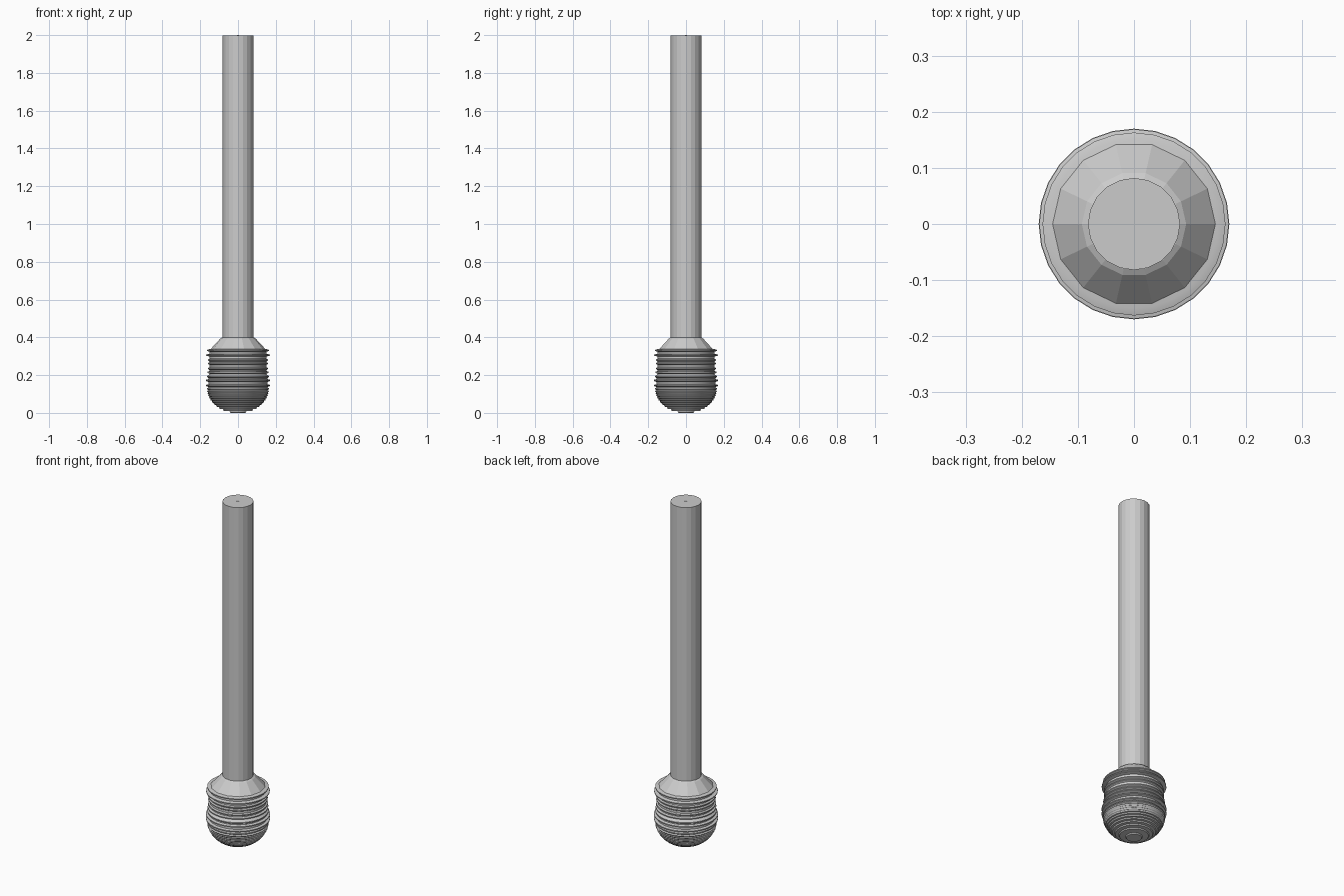
import bpy, math

cube = bpy.data.objects.get("Cube")
if cube:
    bpy.data.objects.remove(cube, do_unlink=True)

grey = bpy.data.materials.new("plain grey")
grey.use_nodes = True
colour = (0.6, 0.6, 0.6, 1)
grey.diffuse_color = colour
grey.node_tree.nodes["Principled BSDF"].inputs["Base Color"].default_value = colour


def lathe(name, profile, sides):
    """Spin (radius, height) points around z, closing both ends."""
    verts, faces = [], []
    for r, z in profile:
        for i in range(sides):
            a = math.tau * i / sides
            verts.append((r * math.cos(a), r * math.sin(a), z))
    for k in range(len(profile) - 1):
        for i in range(sides):
            j = (i + 1) % sides
            faces.append((k * sides + i, k * sides + j,
                          (k + 1) * sides + j, (k + 1) * sides + i))
    faces.append(tuple(reversed(range(sides))))
    top = (len(profile) - 1) * sides
    faces.append(tuple(range(top, top + sides)))
    mesh = bpy.data.meshes.new(name)
    mesh.from_pydata(verts, [], faces)
    mesh.materials.append(grey)
    obj = bpy.data.objects.new(name, mesh)
    bpy.context.collection.objects.link(obj)
    return obj


# Straight handle with a small centre mark on its end
lathe("handle", [(0.082, 0.38), (0.082, 1.999)], 20)
mark = lathe("end_mark", [(0.007, 1.995), (0.007, 2.0)], 4)
mark.rotation_euler.z = math.pi / 4

# Faceted shoulder between the handle and the head
lathe("shoulder", [(0.146, 0.325), (0.146, 0.337), (0.093, 0.394), (0.082, 0.4)], 14)

# Rounded lower head, stepped into thin layers
layers = 11
bowl = []
for i in range(layers):
    z = 0.12 * i / layers
    r = 0.16 * math.sqrt(1 - (1 - (z + 0.004) / 0.125) ** 2)
    bowl += [(r, z), (r + 0.004, z + 0.006), (r, z + 0.009)]

# Ribbed upper head: groove radius with raised ridges at set heights
ribs = [(0.128, 0.163), (0.145, 0.17), (0.172, 0.17), (0.192, 0.163),
        (0.215, 0.161), (0.235, 0.158), (0.262, 0.158), (0.28, 0.158),
        (0.306, 0.169), (0.331, 0.163)]
ribbed = []
for z, r in ribs:
    groove = 0.15 if z > 0.2 else 0.156
    ribbed += [(groove, z - 0.008), (r, z - 0.003), (r, z + 0.003), (groove, z + 0.007)]
head = lathe("ribbed_head", bowl + ribbed, 28)

# Smooth around the curve, crisp at the ridges
for obj in bpy.context.selected_objects:
    obj.select_set(False)
head.select_set(True)
bpy.context.view_layer.objects.active = head
bpy.ops.object.shade_smooth_by_angle(angle=math.radians(25))
